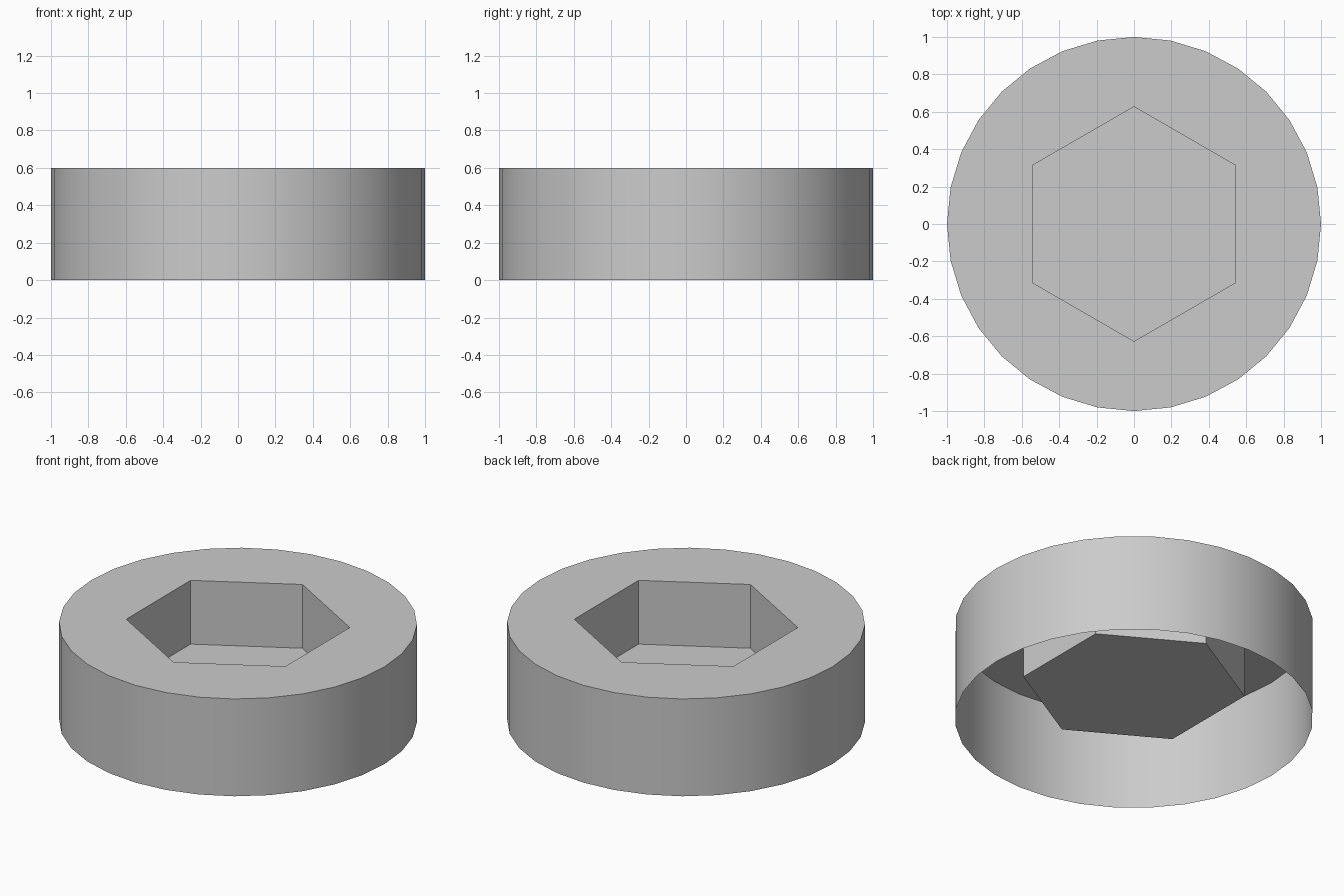
import bpy, bmesh
from math import cos, sin, tau, radians

cube = bpy.data.objects.get("Cube")
if cube:
    bpy.data.objects.remove(cube)

HEIGHT, FLOOR = 0.6, 0.207
RADIUS, SOCKET = 1.0, 0.627

grey = bpy.data.materials.new("light_grey")
grey.use_nodes = True
colour = (0.6, 0.6, 0.6, 1)
grey.diffuse_color = colour
grey.node_tree.nodes["Principled BSDF"].inputs["Base Color"].default_value = colour

bm = bmesh.new()


def ring(radius, z, sides):
    # Closed loop of edges with a corner on +y
    verts = [bm.verts.new((radius * sin(tau * i / sides), radius * cos(tau * i / sides), z))
             for i in range(sides)]
    edges = [bm.edges.new((verts[i], verts[(i + 1) % sides])) for i in range(sides)]
    return verts, edges


def wall(low, high):
    n = len(low)
    for i in range(n):
        j = (i + 1) % n
        bm.faces.new((low[i], low[j], high[j], high[i]))


# Round outer wall, open underneath
rim_low, _ = ring(RADIUS, 0, 32)
rim_high, rim_edges = ring(RADIUS, HEIGHT, 32)
wall(rim_low, rim_high)

# Hexagonal socket with a closed floor
socket_high, socket_edges = ring(SOCKET, HEIGHT, 6)
socket_low, _ = ring(SOCKET, FLOOR, 6)
wall(socket_low, socket_high)
bm.faces.new(socket_low)

# Flat top between the rim and the socket
bmesh.ops.triangle_fill(bm, edges=rim_edges + socket_edges, use_beauty=True)

# Outward normals: rim away from the axis, socket toward it, flats up
for face in bm.faces:
    face.normal_update()
    centre = face.calc_center_median()
    if abs(face.normal.z) > 0.5:
        flip = face.normal.z < 0
    else:
        outward = face.normal.x * centre.x + face.normal.y * centre.y > 0
        flip = outward != (centre.xy.length > 0.8)
    if flip:
        face.normal_flip()

mesh = bpy.data.meshes.new("socket_cap")
bm.to_mesh(mesh)
bm.free()
mesh.materials.append(grey)
cap = bpy.data.objects.new("socket_cap", mesh)
bpy.context.collection.objects.link(cap)

# Smooth round wall, crisp rims and socket corners
bpy.context.view_layer.objects.active = cap
cap.select_set(True)
bpy.ops.object.shade_smooth_by_angle(angle=radians(30))
